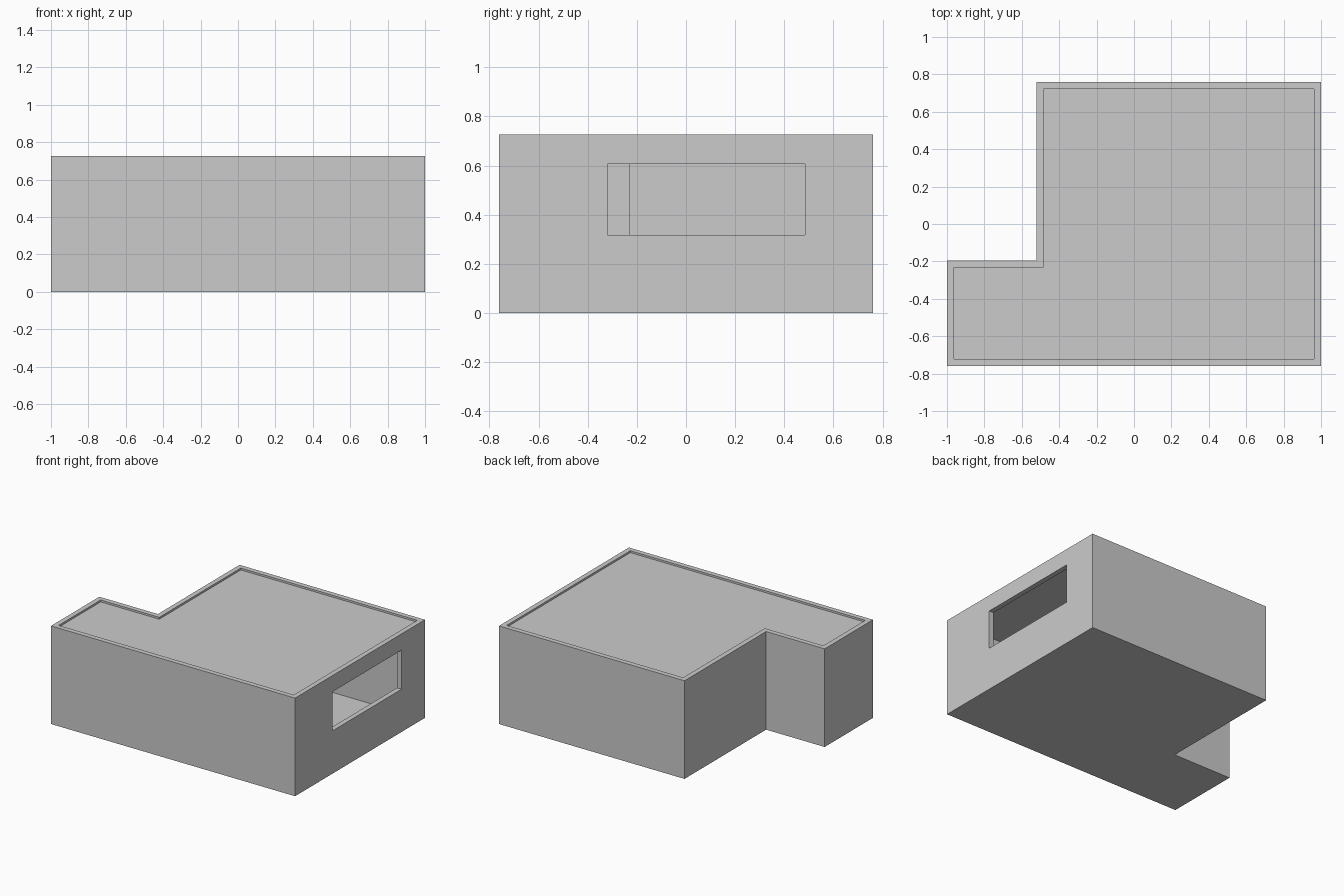
import bpy, bmesh

if "Cube" in bpy.data.objects:
    bpy.data.objects.remove(bpy.data.objects["Cube"])

T = 0.037                 # wall thickness
H = 0.727                 # total height
SLAB = 0.007              # floor and roof thickness
X0, X1, Y0, Y1 = -1.0, 1.0, -0.76, 0.76
NX, NY = -0.52, -0.195    # inner corner of the L


def l_shape(t):
    """L-shaped plan, inset by t."""
    return [(X0 + t, Y0 + t), (X1 - t, Y0 + t), (X1 - t, Y1 - t),
            (NX + t, Y1 - t), (NX + t, NY - t), (X0 + t, NY - t)]


def prism(name, outline, z0, z1):
    """Extrude a plan outline from z0 to z1."""
    bm = bmesh.new()
    face = bm.faces.new([bm.verts.new((x, y, z0)) for x, y in outline])
    ext = bmesh.ops.extrude_face_region(bm, geom=[face])["geom"]
    verts = [g for g in ext if isinstance(g, bmesh.types.BMVert)]
    bmesh.ops.translate(bm, verts=verts, vec=(0, 0, z1 - z0))
    bmesh.ops.recalc_face_normals(bm, faces=bm.faces[:])
    me = bpy.data.meshes.new(name)
    bm.to_mesh(me)
    bm.free()
    ob = bpy.data.objects.new(name, me)
    bpy.context.collection.objects.link(ob)
    return ob


def cut(target, cutter):
    """Subtract cutter from target with a live boolean."""
    mod = target.modifiers.new(cutter.name, 'BOOLEAN')
    mod.operation = 'DIFFERENCE'
    mod.solver = 'EXACT'
    mod.object = cutter
    cutter.hide_render = True
    cutter.display_type = 'WIRE'
    cutter.hide_set(True)


# Floor slab under the whole plan
prism("floor", l_shape(0), 0, SLAB)

# Walls: hollow L with a window opening in the right side
walls = prism("walls", l_shape(0), SLAB, H)
cut(walls, prism("room_cutter", l_shape(T), -0.1, H + 0.1))
window = [(0.9, -0.32), (1.1, -0.32), (1.1, 0.485), (0.9, 0.485)]
cut(walls, prism("window_cutter", window, 0.317, 0.606))

# Roof sits just below the wall tops, leaving a low parapet
prism("roof", l_shape(T), 0.713 - SLAB, 0.713)
